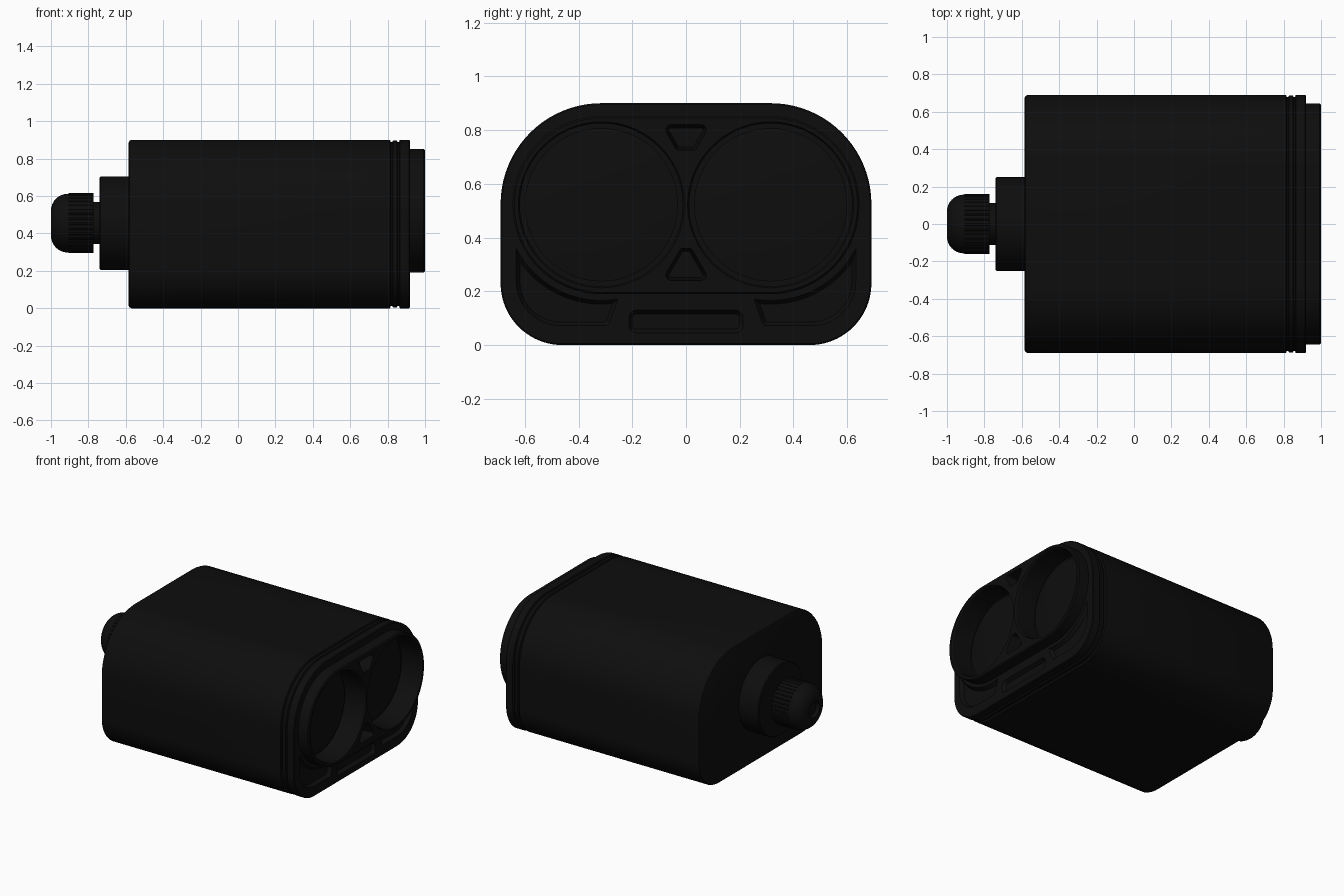
import bpy, bmesh, math
from mathutils import Vector

cube = bpy.data.objects.get("Cube")
if cube:
    bpy.data.objects.remove(cube, do_unlink=True)

black = bpy.data.materials.new("matte black")
black.use_nodes = True
COLOUR = (0.0042, 0.0042, 0.0042, 1)
black.diffuse_color = COLOUR
bsdf = black.node_tree.nodes["Principled BSDF"]
bsdf.inputs["Base Color"].default_value = COLOUR
bsdf.inputs["Roughness"].default_value = 0.6


def rounded(corners, steps=14):
    """Counter-clockwise (y, z, radius) corners to a filleted outline."""
    pts, n = [], len(corners)
    for i, (y, z, r) in enumerate(corners):
        p = Vector((y, z))
        if r == 0:
            pts.append(p)
            continue
        a = (Vector(corners[i - 1][:2]) - p).normalized()
        b = (Vector(corners[(i + 1) % n][:2]) - p).normalized()
        half = a.angle(b) / 2
        centre = p + (a + b).normalized() * (r / math.sin(half))
        start = p + a * (r / math.tan(half)) - centre
        end = p + b * (r / math.tan(half)) - centre
        a0 = math.atan2(start.y, start.x)
        sweep = (math.atan2(end.y, end.x) - a0 + math.pi) % (2 * math.pi) - math.pi
        for k in range(steps + 1):
            t = a0 + sweep * k / steps
            pts.append(centre + Vector((math.cos(t), math.sin(t))) * r)
    return pts


def circle(y, z, r, n=72):
    return [Vector((y + r * math.cos(2 * math.pi * i / n),
                    z + r * math.sin(2 * math.pi * i / n))) for i in range(n)]


def inset(pts, d):
    out = []
    for i, p in enumerate(pts):
        a = (p - pts[i - 1]).normalized()
        b = (pts[(i + 1) % len(pts)] - p).normalized()
        na, nb = Vector((-a.y, a.x)), Vector((-b.y, b.x))
        out.append(p + (na + nb) * (d / (1 + na.dot(nb))))
    return out


def add_loft(bm, outline, rings):
    """Closed solid along x through (x, inset) rings."""
    loops = [[bm.verts.new((x, p.x, p.y)) for p in inset(outline, d)] for x, d in rings]
    n = len(outline)
    for a, b in zip(loops, loops[1:]):
        for i in range(n):
            j = (i + 1) % n
            bm.faces.new((a[i], a[j], b[j], b[i]))
    bm.faces.new(loops[0][::-1])
    bm.faces.new(loops[-1])


def make(name, *solids):
    bm = bmesh.new()
    for outline, rings in solids:
        add_loft(bm, outline, rings)
    bmesh.ops.recalc_face_normals(bm, faces=bm.faces)
    mesh = bpy.data.meshes.new(name)
    bm.to_mesh(mesh)
    bm.free()
    mesh.materials.append(black)
    ob = bpy.data.objects.new(name, mesh)
    bpy.context.collection.objects.link(ob)
    return ob


def activate(ob):
    bpy.ops.object.select_all(action='DESELECT')
    ob.select_set(True)
    bpy.context.view_layer.objects.active = ob


def boolean(ob, other, operation):
    mod = ob.modifiers.new(operation.title(), 'BOOLEAN')
    mod.operation, mod.solver, mod.object = operation, 'EXACT', other
    activate(ob)
    bpy.ops.object.modifier_apply(modifier=mod.name)
    bpy.data.objects.remove(other, do_unlink=True)


def smooth(ob, angle=30):
    activate(ob)
    bpy.ops.object.shade_smooth_by_angle(angle=math.radians(angle))


def mirrored(pts):
    return [Vector((-p.x, p.y)) for p in reversed(pts)]


LENS_Y, LENS_Z = 0.315, 0.522

# Housing with two seam grooves near the front
shell = rounded([(-0.69, 0, 0.23), (0.69, 0, 0.23), (0.69, 0.9, 0.375), (-0.69, 0.9, 0.375)], 20)
housing = make("housing", (shell, [
    (-0.585, 0.015), (-0.58, 0.005), (-0.57, 0), (0.813, 0), (0.817, 0.012), (0.825, 0.012),
    (0.829, 0.003), (0.849, 0.003), (0.853, 0.012), (0.861, 0.012), (0.865, 0),
    (0.915, 0), (0.92, 0.005)]))

# Raised hood around both lenses
hood_outline = rounded([(-0.645, 0.19, 0.329), (0.645, 0.19, 0.329),
                        (0.645, 0.852, 0.329), (-0.645, 0.852, 0.329)], 28)
hood = make("lens_hood", (hood_outline, [(0.88, 0), (0.993, 0), (1.0, 0.007)]))
boolean(housing, hood, 'UNION')

# Lens wells, triangular pockets, corner pockets and the bottom slot
arc = [(-LENS_Y + 0.356 * math.cos(math.radians(t)),
        LENS_Z + 0.356 * math.sin(math.radians(t)), 0) for t in range(-80, -154, -6)]
corner = rounded([(-0.632, 0.36, 0), (-0.632, 0.072, 0.165), (-0.288, 0.072, 0.02)] + arc, 10)
top_pocket = rounded([(-0.035, 0.725, 0.015), (0.035, 0.725, 0.015),
                      (0.09, 0.82, 0.02), (-0.09, 0.82, 0.02)], 6)
low_pocket = rounded([(-0.09, 0.24, 0.02), (0.09, 0.24, 0.02),
                      (0.02, 0.36, 0.015), (-0.02, 0.36, 0.015)], 6)
slot = rounded([(-0.213, 0.045, 0.03), (0.213, 0.045, 0.03),
                (0.213, 0.13, 0.03), (-0.213, 0.13, 0.03)], 8)
well = [(0.84, 0.006), (0.99, 0.006), (1.0, 0), (1.05, 0)]
shallow = [(0.895, 0.014), (0.92, 0), (0.94, 0)]
deep = [(0.92, 0.012), (1.0, 0), (1.05, 0)]
cutter = make("pocket_cutter",
              (circle(-LENS_Y, LENS_Z, 0.309), well), (circle(LENS_Y, LENS_Z, 0.309), well),
              (top_pocket, deep), (low_pocket, deep),
              (corner, shallow), (mirrored(corner), shallow), (slot, shallow))
cutter.hide_render = True
boolean(housing, cutter, 'DIFFERENCE')
smooth(housing)

# Slightly domed lenses at the bottom of the wells
for side, y in (("left", LENS_Y), ("right", -LENS_Y)):
    smooth(make(f"lens_{side}", (circle(y, LENS_Z, 0.285), [
        (0.83, 0), (0.85, 0), (0.858, 0.06), (0.864, 0.13), (0.867, 0.21), (0.868, 0.27)])))

# Round cable boss on the rear
AXIS = 0.455
smooth(make("rear_boss", (circle(0, AXIS, 0.25), [(-0.74, 0.006), (-0.734, 0), (-0.57, 0)])))
smooth(make("gland_neck", (circle(0, AXIS, 0.112, 48), [(-0.8, 0), (-0.73, 0)])))

# Domed cable nut with a shallow cable opening
dome = [(-0.91 - 0.09 * math.sin(t), 0.09 * (1 - math.cos(t)))
        for t in (math.pi / 2 * k / 8 for k in range(8, -1, -1))]
smooth(make("gland_nut", (circle(0, AXIS, 0.157, 64),
                          [(-0.98, 0.11), (-1.0, 0.1)] + dome + [(-0.775, 0)])))

# Ribbed grip around the nut
TEETH = 36
ribs = []
for i in range(TEETH * 4):
    r = 0.16 if i % 4 < 2 else 0.152
    t = 2 * math.pi * i / (TEETH * 4)
    ribs.append(Vector((r * math.cos(t), AXIS + r * math.sin(t))))
make("gland_grip", (ribs, [(-0.905, 0), (-0.772, 0)]))
